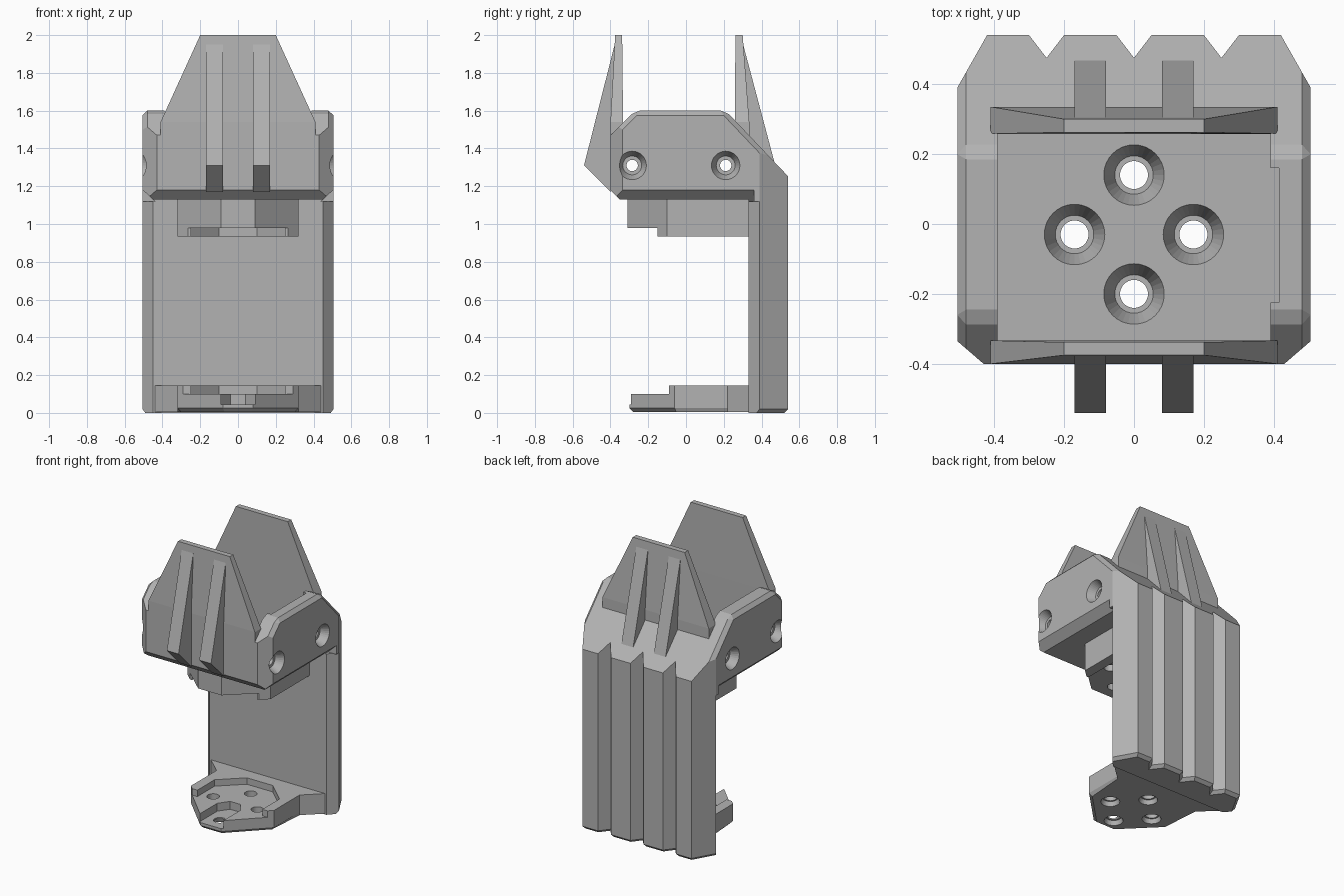
import bpy, bmesh
from mathutils import Matrix, Vector

if "Cube" in bpy.data.objects:
    bpy.data.objects.remove(bpy.data.objects["Cube"], do_unlink=True)

grey = bpy.data.materials.new("plain grey")
grey.use_nodes = True
COLOUR = (0.45, 0.45, 0.45, 1)
grey.diffuse_color = COLOUR
grey.node_tree.nodes["Principled BSDF"].inputs["Base Color"].default_value = COLOUR


def finish(name, bm):
    bmesh.ops.recalc_face_normals(bm, faces=bm.faces[:])
    mesh = bpy.data.meshes.new(name)
    bm.to_mesh(mesh)
    bm.free()
    mesh.materials.append(grey)
    obj = bpy.data.objects.new(name, mesh)
    bpy.context.collection.objects.link(obj)
    return obj


def mirrored(half):
    """Complete a half outline symmetric about x = 0."""
    return half + [(-x, y) for x, y in reversed(half) if x != 0]


def prism(name, outline, axis, low, high):
    """Extrude an outline along an axis."""
    place = {"x": lambda p, t: (t, *p),
             "y": lambda p, t: (p[0], t, p[1]),
             "z": lambda p, t: (*p, t)}[axis]
    bm = bmesh.new()
    face = bm.faces.new([bm.verts.new(place(p, low)) for p in outline])
    out = bmesh.ops.extrude_face_region(bm, geom=[face], use_keep_orig=True)
    step = Vector(place((0, 0), high - low))
    bmesh.ops.translate(bm, vec=step, verts=[v for v in out["geom"] if isinstance(v, bmesh.types.BMVert)])
    return finish(name, bm)


def box(name, x, y, z):
    return prism(name, [(x[0], y[0]), (x[1], y[0]), (x[1], y[1]), (x[0], y[1])], "z", *z)


def cone(name, start, end, r1, r2):
    start, end = Vector(start), Vector(end)
    bm = bmesh.new()
    turn = (end - start).to_track_quat("Z", "Y").to_matrix().to_4x4()
    bmesh.ops.create_cone(bm, cap_ends=True, segments=32, radius1=r1, radius2=r2,
                          depth=(end - start).length,
                          matrix=Matrix.Translation((start + end) / 2) @ turn)
    return finish(name, bm)


def combine(obj, cutter, operation="DIFFERENCE"):
    """Apply one boolean and drop the cutter."""
    mod = obj.modifiers.new("cut", "BOOLEAN")
    mod.operation, mod.object, mod.solver = operation, cutter, "EXACT"
    bpy.context.view_layer.update()
    result = bpy.data.meshes.new_from_object(obj.evaluated_get(bpy.context.evaluated_depsgraph_get()))
    obj.modifiers.clear()
    obj.data = result
    bpy.data.objects.remove(cutter, do_unlink=True)


def bevel(obj, width, rule):
    """Chamfer the edges whose two ends both meet the rule."""
    bm = bmesh.new()
    bm.from_mesh(obj.data)
    bmesh.ops.dissolve_limit(bm, angle_limit=0.01, verts=bm.verts[:], edges=bm.edges[:])
    edges = [e for e in bm.edges if all(rule(v.co) for v in e.verts)]
    bmesh.ops.bevel(bm, geom=edges, offset=width, segments=1, affect="EDGES")
    bm.to_mesh(obj.data)
    bm.free()


# Upper housing and back plate: side profile crossed with a grooved plan
body = prism("housing_and_back_plate", [
    (-0.35, 1.13), (-0.40, 1.18), (-0.40, 1.47), (-0.27, 1.6), (0.21, 1.6),
    (0.60, 1.19), (0.60, 0), (0.33, 0), (0.33, 1.13)], "x", -0.7, 0.7)
plan = prism("plan", mirrored([
    (0.36, -0.46), (0.505, -0.335), (0.505, 0.39), (0.42, 0.54), (0.30, 0.54),
    (0.25, 0.475), (0.20, 0.54), (0.05, 0.54), (0, 0.475)]), "z", -0.2, 1.8)
combine(body, plan, "INTERSECT")
bevel(body, 0.025, lambda c: abs(c.x) > 0.5 and c.z > 1.25)
bevel(body, 0.02, lambda c: c.z < 0.001 and c.y > 0.34)

for s in (-1, 1):
    # Inner plate chamfer and lower housing chamfer
    combine(body, prism("edge_cut", [(s * 0.44, 0.319), (s * 0.52, 0.405), (s * 0.52, 0.319)],
                        "z", -0.1, 1.12))
    combine(body, prism("under_cut", [(s * 0.44, 1.12), (s * 0.52, 1.12), (s * 0.52, 1.195)],
                        "y", -0.5, 0.36))

# Cavity between the walls, with a relief in the left wall
combine(body, box("cavity", (-0.39, 0.39), (-0.335, 0.26), (1.18, 1.8)))
combine(body, box("relief", (0.37, 0.415), (-0.225, 0.16), (1.18, 1.8)))

# Side screw holes
for s in (-1, 1):
    for y in (-0.285, 0.21):
        combine(body, cone("sink", (s * 0.515, y, 1.31), (s * 0.45, y, 1.31), 0.08, 0.05))
        combine(body, cone("bore", (s * 0.6, y, 1.31), (s * 0.35, y, 1.31), 0.03, 0.03))

# Upper mount, stepped underneath
mount = prism("upper_mount", mirrored([(0.09, -0.31), (0.32, -0.10), (0.32, 0.35)]), "z", 0.935, 1.15)
combine(mount, prism("mount_pocket", mirrored([
    (0.5, -0.5), (0.5, -0.15), (0.25, -0.15), (0.25, 0.1), (0.1, 0.24)]), "z", 0.8, 0.98))

# Foot with rim pocket and centre channel
foot = prism("foot", mirrored([
    (0.08, -0.30), (0.32, -0.06), (0.32, 0.22), (0.45, 0.34)]), "z", 0.005, 0.145)
bevel(foot, 0.02, lambda c: c.z < 0.01 and c.y < 0.3)
combine(foot, prism("foot_pocket", mirrored([
    (0.5, -0.5), (0.5, -0.09), (0.25, -0.09), (0.25, 0.1), (0.1, 0.24)]), "z", 0.1, 0.3))
combine(foot, prism("channel", mirrored([(0.09, -0.5), (0.09, -0.1), (0.04, -0.03)]), "z", 0.045, 0.3))

# Four vertical screw holes through everything
for x, y in ((0, 0.14), (0, -0.2), (0.17, -0.03), (-0.17, -0.03)):
    for part in (body, mount):
        combine(part, cone("sink", (x, y, 1.19), (x, y, 1.09), 0.09, 0.055))
    for part in (body, mount, foot):
        combine(part, cone("bore", (x, y, -0.1), (x, y, 1.5), 0.04, 0.04))
    combine(foot, cone("sink", (x, y, -0.01), (x, y, 0.035), 0.065, 0.05))


def fin(name, base_y, top_y):
    """Tapered upright blade."""
    bm = bmesh.new()
    for x, z, ys in ((0.41, 1.2, base_y), (0.41, 1.54, base_y), (0.2, 2.0, top_y)):
        for s in (-1, 1):
            for y in ys:
                bm.verts.new((s * x, y, z))
    bmesh.ops.convex_hull(bm, input=bm.verts[:])
    bmesh.ops.dissolve_limit(bm, angle_limit=0.01, verts=bm.verts[:], edges=bm.edges[:])
    return finish(name, bm)


# Blades and their ribs
fin("front_fin", (-0.40, -0.333), (-0.375, -0.338))
fin("back_fin", (0.258, 0.335), (0.262, 0.30))
for side, s in (("right", -1), ("left", 1)):
    low, high = sorted((s * 0.08, s * 0.17))
    prism(f"front_rib_{side}", [(-0.375, 1.96), (-0.54, 1.31), (-0.40, 1.17), (-0.37, 1.2)], "x", low, high)
    prism(f"back_rib_{side}", [(0.30, 1.96), (0.47, 1.32), (0.45, 1.29), (0.29, 1.4)], "x", low, high)
